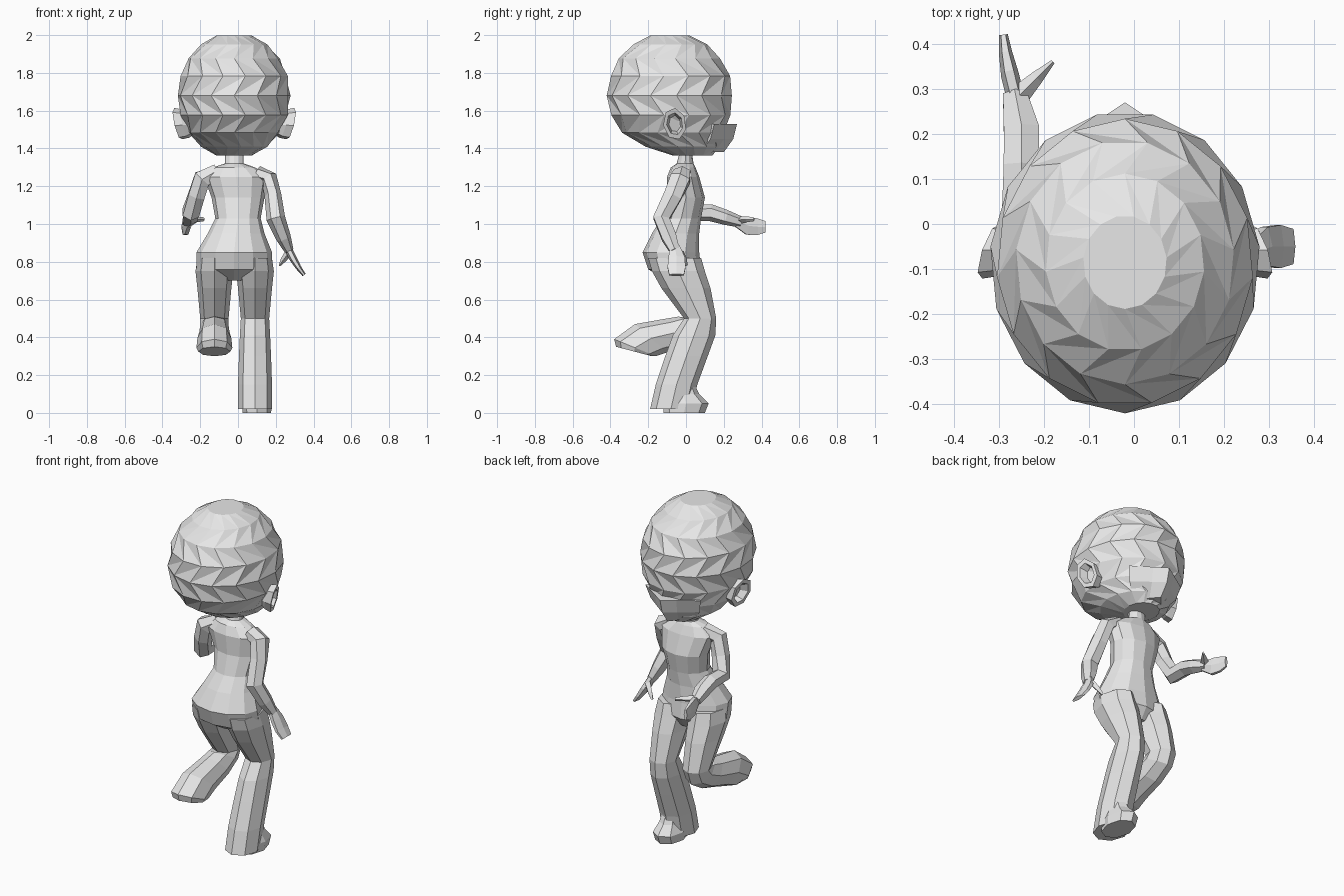
import bpy, bmesh, math
from mathutils import Vector

default_cube = bpy.data.objects.get("Cube")
if default_cube:
    bpy.data.objects.remove(default_cube, do_unlink=True)

grey = (.8, .8, .8, 1)
clay = bpy.data.materials.new("plain grey")
clay.use_nodes = True
clay.diffuse_color = grey
clay.node_tree.nodes["Principled BSDF"].inputs["Base Color"].default_value = grey


def skin(name, rings, zigzag=False):
    """Join rings of points into a closed flat-shaded skin."""
    bm = bmesh.new()
    loops = [[bm.verts.new(point) for point in ring] for ring in rings]
    count = len(loops[0])
    for level, (low, high) in enumerate(zip(loops, loops[1:])):
        for j in range(count):
            k = (j + 1) % count
            if not zigzag:
                bm.faces.new((low[j], low[k], high[k], high[j]))
            elif level % 2:
                bm.faces.new((low[j], high[k], high[j]))
                bm.faces.new((low[j], low[k], high[k]))
            else:
                bm.faces.new((low[j], low[k], high[j]))
                bm.faces.new((low[k], high[k], high[j]))
    bm.faces.new(loops[0])
    bm.faces.new(loops[-1])
    bmesh.ops.recalc_face_normals(bm, faces=bm.faces)
    mesh = bpy.data.meshes.new(name)
    bm.to_mesh(mesh)
    bm.free()
    mesh.materials.append(clay)
    bpy.context.collection.objects.link(bpy.data.objects.new(name, mesh))


def ellipse(middle, across, along, sides, phase=0):
    """Ring of points around a middle, spanned by two half axes."""
    angles = [math.tau * (j + phase) / sides for j in range(sides)]
    return [middle + across * math.sin(t) + along * math.cos(t) for t in angles]


def level_ring(z, back, front, wide, x=0, tilt=0, sides=8, phase=0):
    """Body ring from back to front; tilt lifts its back and lowers its front."""
    middle = Vector((x, (back + front) / 2, z))
    along = Vector((0, (front - back) / 2, -tilt))
    return ellipse(middle, Vector((wide, 0, 0)), along, sides, phase)


def joint(x, y, z, wide, thick):
    return Vector((x, y, z)), wide, thick


def limb(name, side, joints, sides=6):
    """Tube through joints, its wide axis turned toward the side vector."""
    points = [place for place, wide, thick in joints]
    rings = []
    for i, (place, wide, thick) in enumerate(joints):
        direction = (points[min(i + 1, len(points) - 1)] - points[max(i - 1, 0)]).normalized()
        across = (side - direction * side.dot(direction)).normalized()
        rings.append(ellipse(place, across * wide, direction.cross(across) * thick, sides))
    skin(name, rings)


# Head: faceted ball whose underside leans toward the face
head_x = -.02
levels = 10
rings = []
for i in range(1, levels):
    height = -math.cos(math.pi * i / levels)
    radius = math.sin(math.pi * i / levels)
    middle = -.085 + (.15 * height ** 4 if height < 0 else 0)
    reach = .335 * radius
    rings.append(level_ring(z=1.68 + .335 * height, back=middle - reach, front=middle + reach,
                            wide=.3 * radius, x=head_x, sides=15, phase=i % 2 / 2))
skin("head", rings, zigzag=True)


# Muzzle: pointed ledge across the lower face
def muzzle_ring(z, reach, spread):
    steps = (-1, -.4, 0, .4, 1)
    edge = [(head_x + spread * s, reach - .12 * abs(s), z) for s in steps]
    return edge + [(head_x, 0, z)]


skin("muzzle", [muzzle_ring(z=1.53, reach=.27, spread=.18),
                muzzle_ring(z=1.45, reach=.25, spread=.16),
                muzzle_ring(z=1.38, reach=.2, spread=.1)])

# Ears: hollow cups tilted outward and forward
for label, sign in (("left", 1), ("right", -1)):
    along = Vector((-sign * .4, 1, -.5)) * .06
    across = Vector((sign * .15, .2, 1)) * .08
    rings = []
    for scale, out in ((.6, .22), (.9, .26), (1, .3), (.7, .3), (.5, .26)):
        middle = Vector((head_x + sign * out, -.06, 1.53))
        rings.append(ellipse(middle, across * scale, along * scale, sides=7))
    skin(label + "_ear", rings)

# Torso: neck, shoulders, chest, waist and hips
skin("torso", [
    level_ring(z=1.39, back=-.03, front=.03, wide=.05, x=head_x, sides=12),
    level_ring(z=1.32, back=-.05, front=.04, wide=.05, x=head_x, sides=12),
    level_ring(z=1.3, back=-.08, front=.05, wide=.11, x=head_x, sides=12),
    level_ring(z=1.25, back=-.1, front=.07, wide=.17, x=-.01, sides=12),
    level_ring(z=1.14, back=-.1, front=.1, wide=.14, sides=12),
    level_ring(z=1.03, back=-.13, front=.08, wide=.12, sides=12),
    level_ring(z=.95, back=-.18, front=.07, wide=.15, x=-.01, sides=12),
    level_ring(z=.85, back=-.23, front=.07, wide=.2, x=head_x, sides=12),
    level_ring(z=.76, back=-.2, front=.08, wide=.2, x=head_x, sides=12),
    level_ring(z=.7, back=-.1, front=.04, wide=.1, x=head_x, sides=12)])


# Thighs share one shape, the shins differ
def thigh(x):
    return [level_ring(z=.82, back=-.2, front=.08, wide=.09, x=x),
            level_ring(z=.75, back=-.18, front=.1, wide=.1, x=x),
            level_ring(z=.66, back=-.13, front=.13, wide=.09, x=x),
            level_ring(z=.5, back=-.01, front=.16, wide=.075, x=x)]


# Standing leg with flared trouser, and its shoe
leg_x = .09
skin("left_leg", thigh(leg_x) + [
    level_ring(z=.41, back=-.07, front=.155, wide=.08, x=leg_x),
    level_ring(z=.3, back=-.11, front=.115, wide=.085, x=leg_x),
    level_ring(z=.15, back=-.16, front=.06, wide=.09, x=leg_x),
    level_ring(z=.02, back=-.19, front=.03, wide=.09, x=leg_x)])
skin("left_shoe", [
    level_ring(z=0, back=-.12, front=.1, wide=.075, x=.1),
    level_ring(z=.05, back=-.12, front=.12, wide=.08, x=.1),
    level_ring(z=.1, back=-.1, front=.07, wide=.06, x=.1),
    level_ring(z=.16, back=-.08, front=.04, wide=.05, x=.1)])

# Raised leg, bent back at the knee, with a slanted hem
leg_x = -.125
skin("right_leg", thigh(leg_x) + [
    level_ring(z=.465, back=-.04, front=.13, wide=.075, x=leg_x, tilt=.045),
    level_ring(z=.43, back=-.1, front=.03, wide=.08, x=leg_x, tilt=.07),
    level_ring(z=.395, back=-.27, front=-.1, wide=.09, x=leg_x, tilt=.075),
    level_ring(z=.345, back=-.38, front=-.16, wide=.095, x=leg_x, tilt=.045),
    level_ring(z=.325, back=-.37, front=-.18, wide=.085, x=leg_x, tilt=.025)])

# Hanging arm, hand and thumb
forward = Vector((0, 1, 0))
limb("left_arm", forward, [
    joint(x=.1, y=-.02, z=1.27, wide=.05, thick=.04),
    joint(x=.165, y=-.03, z=1.24, wide=.06, thick=.045),
    joint(x=.185, y=-.07, z=1.15, wide=.055, thick=.045),
    joint(x=.2, y=-.13, z=1.03, wide=.05, thick=.05),
    joint(x=.24, y=-.09, z=.93, wide=.045, thick=.04),
    joint(x=.27, y=-.06, z=.86, wide=.03, thick=.025)])
limb("left_hand", forward, [
    joint(x=.26, y=-.06, z=.88, wide=.03, thick=.02),
    joint(x=.29, y=-.05, z=.82, wide=.05, thick=.02),
    joint(x=.32, y=-.05, z=.77, wide=.055, thick=.015),
    joint(x=.35, y=-.05, z=.73, wide=.045, thick=.01)])
limb("left_thumb", forward, [
    joint(x=.27, y=-.03, z=.85, wide=.02, thick=.02),
    joint(x=.24, y=-.01, z=.81, wide=.015, thick=.015),
    joint(x=.22, y=0, z=.78, wide=.01, thick=.005)], sides=4)

# Bent arm reaching toward +y, hand and thumb
upward = Vector((0, 0, 1))
limb("right_arm", Vector((1, 0, 0)), [
    joint(x=-.11, y=-.02, z=1.27, wide=.05, thick=.04),
    joint(x=-.19, y=-.03, z=1.24, wide=.055, thick=.045),
    joint(x=-.22, y=-.01, z=1.15, wide=.05, thick=.045),
    joint(x=-.25, y=.03, z=1.06, wide=.05, thick=.05),
    joint(x=-.25, y=.13, z=1.06, wide=.045, thick=.045),
    joint(x=-.25, y=.21, z=1.035, wide=.045, thick=.04),
    joint(x=-.265, y=.29, z=1.01, wide=.03, thick=.03)])
limb("right_hand", upward, [
    joint(x=-.26, y=.27, z=1.01, wide=.03, thick=.02),
    joint(x=-.275, y=.33, z=.99, wide=.055, thick=.02),
    joint(x=-.285, y=.38, z=.985, wide=.05, thick=.015),
    joint(x=-.29, y=.42, z=.985, wide=.035, thick=.01)])
limb("right_thumb", upward, [
    joint(x=-.26, y=.28, z=1.02, wide=.02, thick=.025),
    joint(x=-.215, y=.325, z=1.025, wide=.015, thick=.015),
    joint(x=-.18, y=.36, z=1.025, wide=.01, thick=.005)], sides=4)
